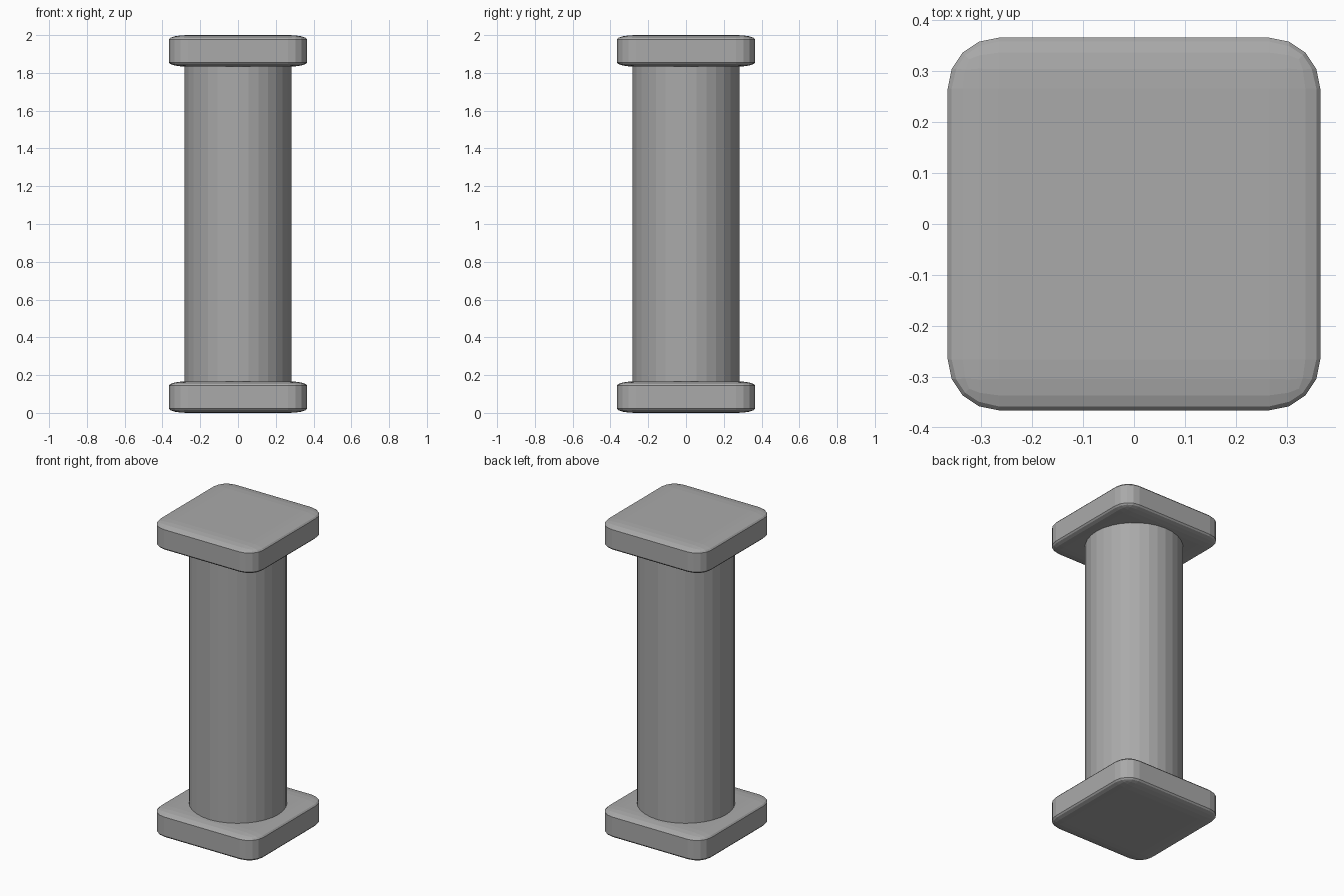
import bpy

if "Cube" in bpy.data.objects:
    bpy.data.objects.remove(bpy.data.objects["Cube"], do_unlink=True)

WIDTH = 0.732
THICK = 0.167
HEIGHT = 2.0
CORNER = 0.1

stone = bpy.data.materials.new("stone_grey")
stone.use_nodes = True
grey = (0.4, 0.4, 0.4, 1)
stone.diffuse_color = grey
stone.node_tree.nodes["Principled BSDF"].inputs["Base Color"].default_value = grey


def finish(name):
    obj = bpy.context.object
    obj.name = name
    obj.data.materials.append(stone)
    return obj


def slab(name, z):
    # Unit cube bevelled before scaling, so its top and bottom edges round off shallowly
    bpy.ops.mesh.primitive_cube_add(size=1, location=(0, 0, z))
    obj = finish(name)
    obj.scale = (WIDTH, WIDTH, THICK)
    bevel = obj.modifiers.new("rounding", 'BEVEL')
    bevel.width = CORNER / WIDTH
    bevel.segments = 4


# Base and capital
slab("base_slab", THICK / 2)
slab("top_slab", HEIGHT - THICK / 2)

# Shaft, with its ends seated inside the slabs
bpy.ops.mesh.primitive_cylinder_add(vertices=32, radius=0.284, depth=HEIGHT - THICK,
                                    location=(0, 0, HEIGHT / 2))
finish("shaft")
